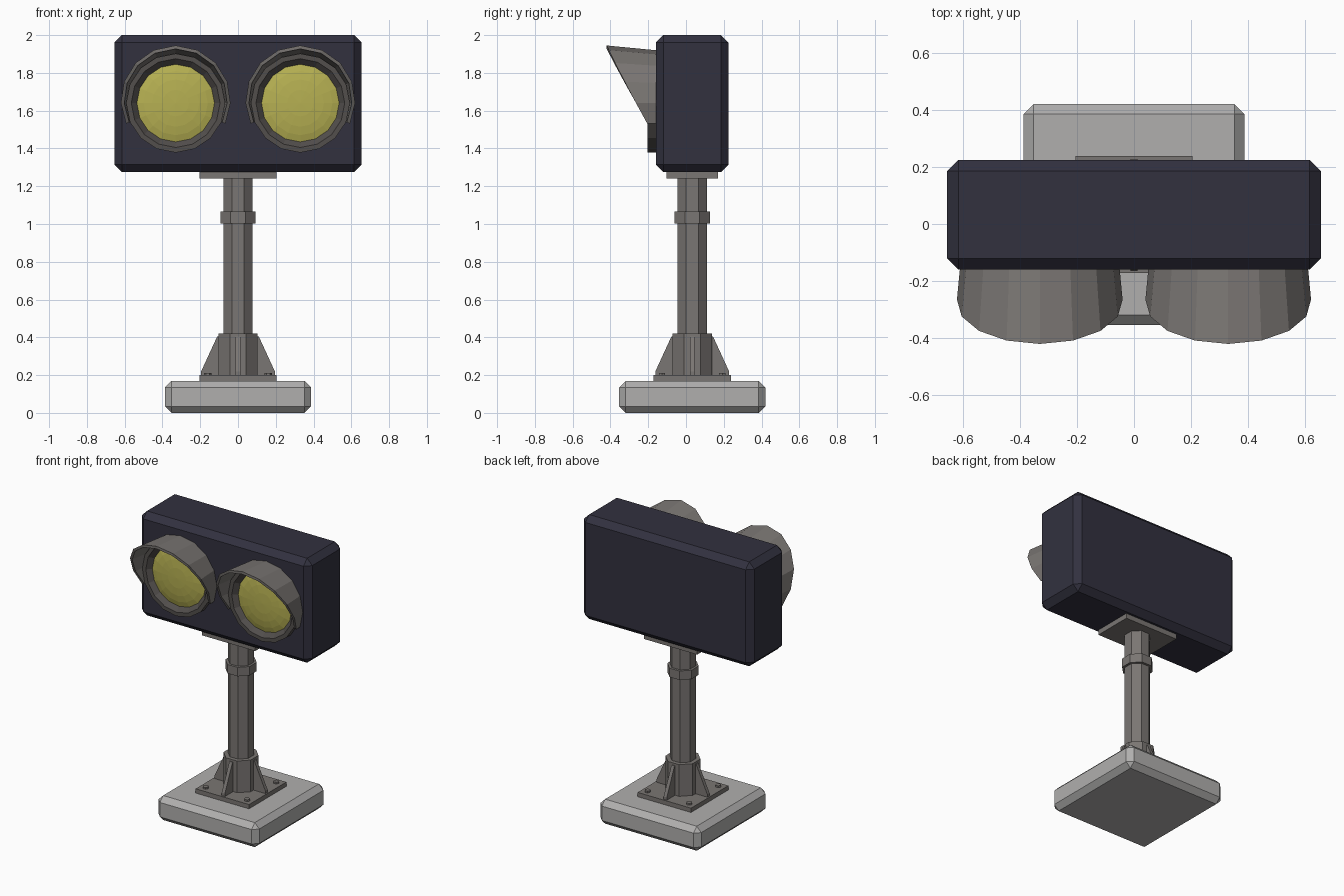
import bpy, bmesh, math
from mathutils import Matrix

if "Cube" in bpy.data.objects:
    bpy.data.objects.remove(bpy.data.objects["Cube"])

CY = 0.033  # depth position of stand axis


def material(name, srgb):
    m = bpy.data.materials.new(name)
    m.diffuse_color = [((c / 255 + 0.055) / 1.055) ** 2.4 for c in srgb] + [1]
    m.use_nodes = True
    m.node_tree.nodes["Principled BSDF"].inputs["Base Color"].default_value = m.diffuse_color
    return m


NAVY = material("dark navy", (50, 49, 63))
STEEL = material("warm grey steel", (122, 118, 115))
RUBBER = material("dark grey", (82, 78, 76))
CONCRETE = material("light concrete", (176, 175, 174))
YELLOW = material("yellow lens", (182, 176, 82))


def finish(name, bm, mat):
    bmesh.ops.recalc_face_normals(bm, faces=bm.faces)
    me = bpy.data.meshes.new(name)
    bm.to_mesh(me)
    bm.free()
    me.materials.append(mat)
    ob = bpy.data.objects.new(name, me)
    bpy.context.collection.objects.link(ob)
    return ob


def box(name, lo, hi, mat, chamfer=0):
    bm = bmesh.new()
    bmesh.ops.create_cube(bm, size=1)
    for v in bm.verts:
        v.co = [l + (h - l) * (c + 0.5) for l, h, c in zip(lo, hi, v.co)]
    if chamfer:
        bmesh.ops.bevel(bm, geom=bm.edges[:], offset=chamfer, segments=1,
                        affect='EDGES')
    return finish(name, bm, mat)


def prism(name, x, y, z0, z1, apothem, mat, sides=8):
    bm = bmesh.new()
    r = apothem / math.cos(math.pi / sides)
    bmesh.ops.create_cone(bm, cap_ends=True, segments=sides, radius1=r, radius2=r,
                          depth=z1 - z0)
    bmesh.ops.rotate(bm, verts=bm.verts, matrix=Matrix.Rotation(math.pi / sides, 3, 'Z'))
    bmesh.ops.translate(bm, verts=bm.verts, vec=(x, y, (z0 + z1) / 2))
    return finish(name, bm, mat)


def lathe(name, cx, cz, profile, mat, closed):
    """Sweep (radius, y) points in 16 steps around the lamp axis."""
    bm = bmesh.new()
    rings = []
    for r, y in profile:
        if r == 0:
            rings.append([bm.verts.new((cx, y, cz))] * 16)
        else:
            rings.append([bm.verts.new((cx + r * math.cos(i * math.pi / 8), y,
                                        cz + r * math.sin(i * math.pi / 8)))
                          for i in range(16)])
    pairs = list(zip(rings, rings[1:])) + ([(rings[-1], rings[0])] if closed else [])
    for a, b in pairs:
        for i in range(16):
            j = (i + 1) % 16
            bm.faces.new(list(dict.fromkeys((a[i], a[j], b[j], b[i]))))
    return finish(name, bm, mat)


def hood(name, cx, cz):
    """Flared visor over the upper part of a lamp, cut on a slope."""
    bm = bmesh.new()
    rows = []
    for i in range(-1, 10):
        a = math.radians(22.5 * i)
        t = (math.sin(a) + 0.383) / 1.383
        y = -0.205 - 0.215 * t
        flare = 0.025 * (-0.16 - y) / 0.26
        rows.append([bm.verts.new((cx + r * math.cos(a), yy, cz + r * math.sin(a)))
                     for r, yy in ((0.28, -0.16), (0.28 + flare, y),
                                   (0.262 + flare, y), (0.262, -0.16))])
    for a, b in zip(rows, rows[1:]):
        for k in range(4):
            bm.faces.new((a[k], a[(k + 1) % 4], b[(k + 1) % 4], b[k]))
    bm.faces.new(rows[0])
    bm.faces.new(rows[-1])
    return finish(name, bm, STEEL)


def gusset(name, angle):
    bm = bmesh.new()
    outline = ((0.09, 0.2), (0.195, 0.2), (0.195, 0.22), (0.11, 0.405), (0.09, 0.405))
    f = bm.faces.new([bm.verts.new((x, -0.012, z)) for x, z in outline])
    ext = bmesh.ops.extrude_face_region(bm, geom=[f])
    bmesh.ops.translate(bm, vec=(0, 0.024, 0),
                        verts=[g for g in ext["geom"] if isinstance(g, bmesh.types.BMVert)])
    bmesh.ops.rotate(bm, verts=bm.verts, matrix=Matrix.Rotation(angle, 3, 'Z'))
    bmesh.ops.translate(bm, verts=bm.verts, vec=(0, CY, 0))
    return finish(name, bm, STEEL)


# Base and stand
box("concrete_base", (-0.387, CY - 0.387, 0), (0.387, CY + 0.387, 0.17), CONCRETE, 0.035)
box("base_plate", (-0.205, CY - 0.205, 0.17), (0.205, CY + 0.205, 0.2), STEEL)
prism("pole_sleeve", 0, CY, 0.2, 0.42, 0.104, STEEL)
prism("pole", 0, CY, 0.2, 1.24, 0.077, STEEL)
prism("pole_collar", 0, CY, 1.003, 1.065, 0.093, STEEL)
box("top_plate", (-0.205, CY - 0.137, 1.24), (0.205, CY + 0.137, 1.276), STEEL)
for k in range(4):
    gusset(f"gusset_{k}", k * math.pi / 2)
for sx in (-1, 1):
    for sy in (-1, 1):
        prism("plate_bolt", sx * 0.16, CY + sy * 0.16, 0.2, 0.212, 0.017, STEEL, 6)

# Lamp housing and lamps
box("lamp_housing", (-0.655, -0.16, 1.275), (0.655, 0.225, 2.0), NAVY, 0.04)
for side, cx in (("left", -0.33), ("right", 0.33)):
    lathe(f"{side}_lamp_ring", cx, 1.64,
          [(0.262, -0.158), (0.262, -0.205), (0.235, -0.205), (0.205, -0.175),
           (0.205, -0.158)], RUBBER, True)
    lathe(f"{side}_lens", cx, 1.64,
          [(0.207, -0.175), (0.17, -0.186), (0.125, -0.194), (0.07, -0.199), (0, -0.201)],
          YELLOW, False)
    hood(f"{side}_hood", cx, 1.64)
